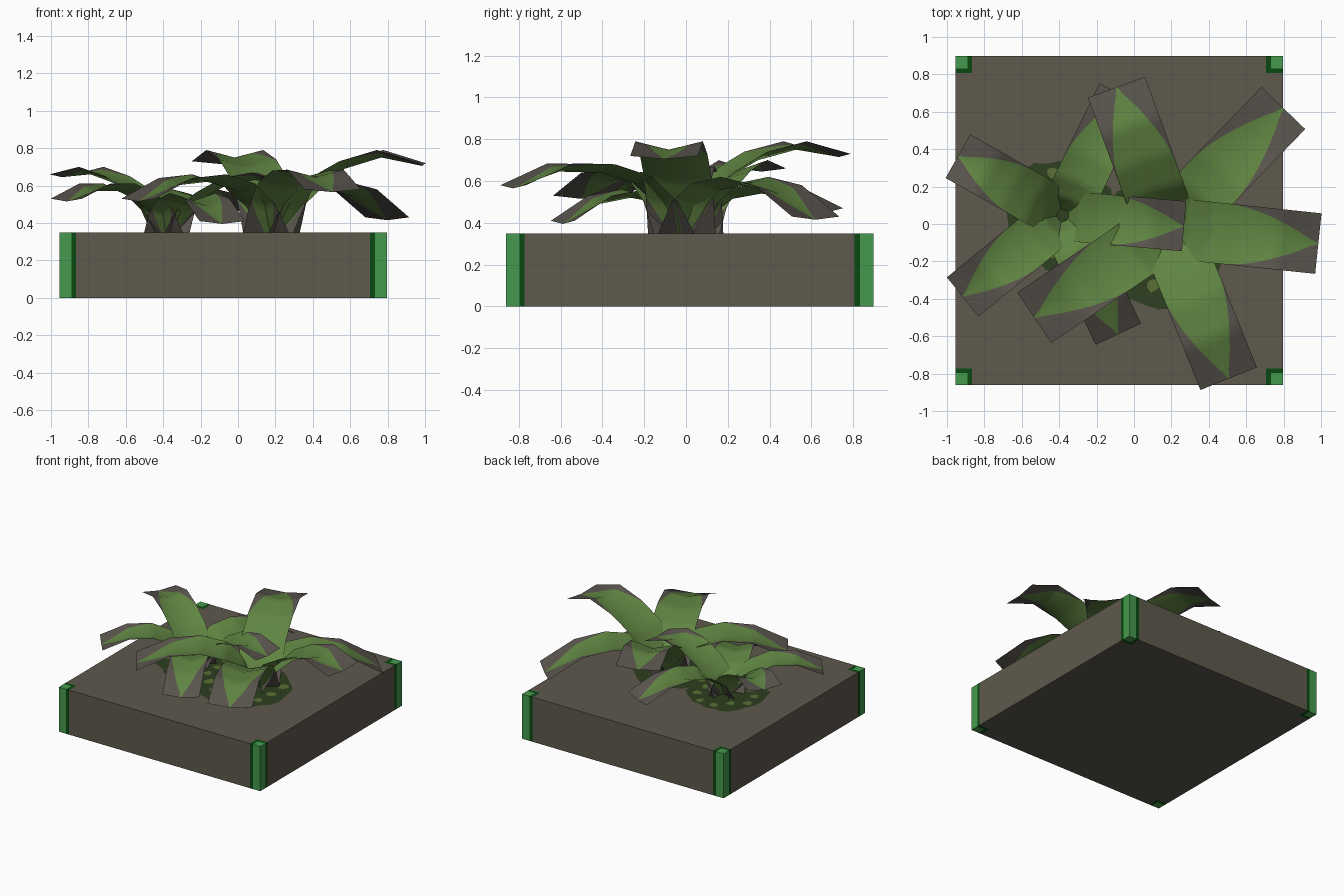
import bpy, bmesh, math, random
from mathutils import Vector

if "Cube" in bpy.data.objects:
    bpy.data.objects.remove(bpy.data.objects["Cube"])

random.seed(4)


def material(name, rgb):
    m = bpy.data.materials.new(name)
    m.diffuse_color = (*rgb, 1)
    m.use_nodes = True
    m.node_tree.nodes["Principled BSDF"].inputs["Base Color"].default_value = m.diffuse_color
    return m


SOIL = material("soil_brown", (.112, .100, .074))
POST = material("post_green", (.060, .32, .075))
POST_DARK = material("post_edge_green", (.003, .065, .005))
LEAF = material("leaf_green", (.118, .235, .055))
LEAF_EDGE = material("leaf_edge_brown", (.100, .088, .074))
MOSS = material("moss_dark", (.026, .050, .014))
MOSS_SPOT = material("moss_light", (.10, .16, .035))


def finish(bm, name, mats, smooth=False):
    me = bpy.data.meshes.new(name)
    for f in bm.faces:
        f.smooth = smooth
    bm.to_mesh(me)
    bm.free()
    for m in mats:
        me.materials.append(m)
    ob = bpy.data.objects.new(name, me)
    bpy.context.collection.objects.link(ob)
    return ob


# Planter block, with painted corner posts cut into its faces
X0, X1, Y0, Y1, TOP = -.955, .797, -.862, .897, .35
bm = bmesh.new()
bmesh.ops.create_cube(bm, size=1)
for v in bm.verts:
    v.co = (X1 if v.co.x > 0 else X0, Y1 if v.co.y > 0 else Y0, TOP if v.co.z > 0 else 0)
for inset in (.065, .09):
    for axis, lo, hi in ((0, X0, X1), (1, Y0, Y1)):
        for pos in (lo + inset, hi - inset):
            co, no = Vector(), Vector()
            co[axis], no[axis] = pos, 1
            bmesh.ops.bisect_plane(bm, geom=bm.verts[:] + bm.edges[:] + bm.faces[:],
                                   plane_co=co, plane_no=no)
for f in bm.faces:
    c = f.calc_center_median()
    d = max(min(c.x - X0, X1 - c.x), min(c.y - Y0, Y1 - c.y))
    f.material_index = 1 if d < .065 else 2 if d < .09 else 0
finish(bm, "planter_block", [SOIL, POST, POST_DARK])


# Flat wavy patches of moss on the soil
def patch(bm, cx, cy, r, z, n, wobble, mat):
    vs = []
    for i in range(n):
        a = 2 * math.pi * i / n
        q = r * (1 + random.uniform(-wobble, wobble))
        vs.append(bm.verts.new((cx + q * math.cos(a), cy + q * math.sin(a), z)))
    bm.faces.new(vs).material_index = mat


def moss(name, cx, cy, r):
    bm = bmesh.new()
    patch(bm, cx, cy, r, TOP + .003, 28, .07, 0)
    for i in range(11):
        a = i * 2 * math.pi / 11
        q = r * random.uniform(.55, .8)
        patch(bm, cx + q * math.cos(a), cy + q * math.sin(a), r * .11, TOP + .006, 7, .3, 1)
    finish(bm, name, [MOSS, MOSS_SPOT])


moss("moss_large", .13, -.10, .35)
moss("moss_small", -.40, .05, .29)


# Arching leaf strip with a V crease; green blade on a brown strip
RADII = (0, .1, .25, .47, .72, 1)
CREASE = (0, .02, .035, .04, .04, .015)
SUB = 5


def leaf(name, cx, cy, angle, length, width, heights):
    a = math.radians(angle)
    d, n = Vector((math.cos(a), math.sin(a), 0)), Vector((-math.sin(a), math.cos(a), 0))
    zs = (TOP,) + heights
    rows, bm = [], bmesh.new()
    total = (len(RADII) - 1) * SUB
    for k in range(total + 1):
        i = min(k // SUB, len(RADII) - 2)
        t = k / SUB - i
        mix = lambda p: p[i] + (p[i + 1] - p[i]) * t
        s = k / total
        g = min(1, .3 + 3 * s)                      # blade narrows at the base
        if s > .5:                                  # and runs to a point at the tip
            g = max(.02, 1 - ((s - .5) / .49) ** 2)
        row = []
        for u in (-1, -g, 0, g, 1):
            fold = 1 - abs(u)
            p = Vector((cx, cy, mix(zs) - mix(CREASE) * fold))
            p += d * (mix(RADII) * length + .03 * fold * (1 - s)) + n * (u * width / 2)
            row.append(bm.verts.new(p))
        rows.append(row)
    for r0, r1 in zip(rows, rows[1:]):
        for j in range(4):
            f = bm.faces.new((r0[j], r1[j], r1[j + 1], r0[j + 1]))
            f.material_index = 0 if j in (1, 2) else 1
    bmesh.ops.remove_doubles(bm, verts=bm.verts[:], dist=1e-4)
    bmesh.ops.recalc_face_normals(bm, faces=bm.faces[:])
    if sum(f.normal.z * f.calc_area() for f in bm.faces) < 0:
        bmesh.ops.reverse_faces(bm, faces=bm.faces[:])
    finish(bm, name, [LEAF, LEAF_EDGE], True)


# angle, length, heights of the edge along the leaf
LARGE = [
    (-6, .81, (.50, .63, .73, .79, .72)),
    (46, .89, (.50, .59, .62, .58, .43)),
    (110, .80, (.50, .64, .74, .79, .73)),
    (214, .86, (.50, .61, .66, .64, .53)),
    (-68, .87, (.50, .62, .68, .685, .58)),
]
SMALL = [
    (-5, .65, (.47, .56, .64, .67, .61)),
    (64, .72, (.47, .55, .58, .56, .47)),
    (150.5, .645, (.47, .57, .65, .70, .66)),
    (219, .69, (.47, .55, .61, .61, .53)),
    (-65, .70, (.47, .53, .56, .53, .41)),
]
for i, (ang, length, hs) in enumerate(LARGE):
    leaf(f"large_plant_leaf_{i + 1}", .18, -.02, ang, length, .325, hs)
for i, (ang, length, hs) in enumerate(SMALL):
    leaf(f"small_plant_leaf_{i + 1}", -.38, .045, ang, length, .268, hs)
